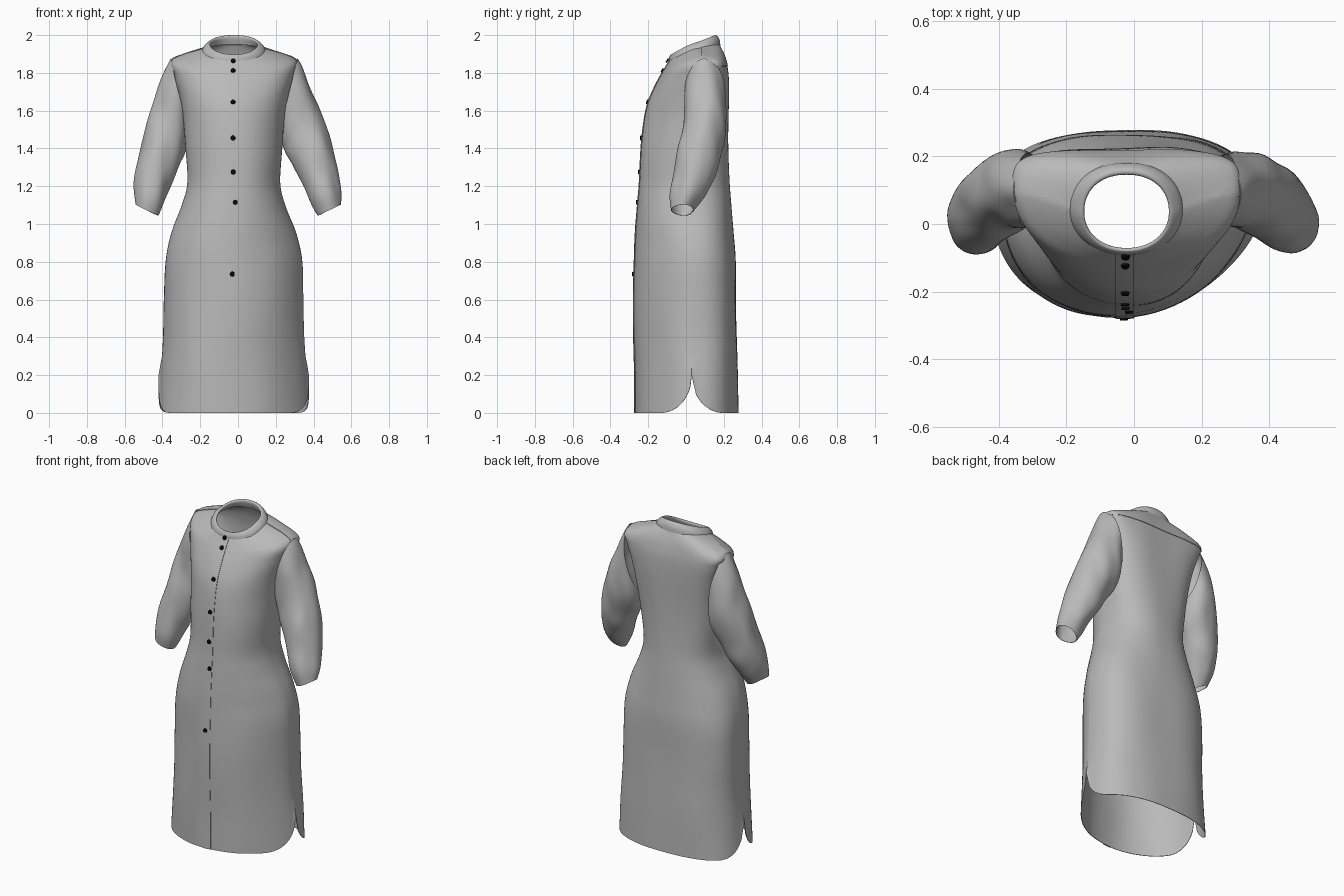
import bpy, bmesh, math
from mathutils import Vector, noise
from mathutils.bvhtree import BVHTree

if "Cube" in bpy.data.objects:
    bpy.data.objects.remove(bpy.data.objects["Cube"])

CX = -0.022   # the garment hangs slightly off centre


def material(name, rgb):
    m = bpy.data.materials.new(name)
    m.diffuse_color = (*rgb, 1)
    m.use_nodes = True
    m.node_tree.nodes["Principled BSDF"].inputs["Base Color"].default_value = m.diffuse_color
    return m


FABRIC = material("grey fabric", (0.49, 0.49, 0.49))
BUTTON = material("black button", (0.003, 0.003, 0.003))


def spline(rows, steps):
    """Catmull-Rom through rows of numbers."""
    out = []
    for i in range(len(rows) - 1):
        p = [rows[max(i - 1, 0)], rows[i], rows[i + 1], rows[min(i + 2, len(rows) - 1)]]
        for k in range(steps):
            t = k / steps
            out.append([0.5 * (2 * b + (c - a) * t + (2 * a - 5 * b + 4 * c - d) * t * t
                               + (3 * b - a - 3 * c + d) * t ** 3) for a, b, c, d in zip(*p)])
    return out + [list(rows[-1])]


def loft(rings):
    """Open tube of quads through rings of points."""
    bm = bmesh.new()
    vs = [[bm.verts.new(p) for p in r] for r in rings]
    n = len(vs[0])
    for a, b in zip(vs, vs[1:]):
        for j in range(n):
            k = (j + 1) % n
            bm.faces.new((a[j], a[k], b[k], b[j]))
    bm.normal_update()
    return bm


def crumple(bm, amount, scale):
    for v in bm.verts:
        v.co += v.normal * amount * noise.noise(Vector((v.co.x * scale, v.co.y * scale, v.co.z * scale * 0.45)))
    bm.normal_update()


def finish(bm, name, mat, thickness=0.0):
    me = bpy.data.meshes.new(name)
    bm.to_mesh(me)
    bm.free()
    ob = bpy.data.objects.new(name, me)
    bpy.context.collection.objects.link(ob)
    me.materials.append(mat)
    bpy.ops.object.select_all(action='DESELECT')
    ob.select_set(True)
    bpy.context.view_layer.objects.active = ob
    if thickness:
        s = ob.modifiers.new("cloth", 'SOLIDIFY')
        s.thickness, s.offset = thickness, -1
        bpy.ops.object.modifier_apply(modifier=s.name)
    bpy.ops.object.shade_smooth_by_angle(angle=math.radians(40))
    return ob


def ring(row, count, skew=0.0):
    """Oval with separate front, side and back positions, heights and squareness."""
    rx, yf, ys, yb, zf, zs, zb, nf, nb = row
    pts = []
    for i in range(count):
        a = 2 * math.pi * i / count
        c, s = math.cos(a), math.sin(a)
        if abs(s) < 1e-6:
            s = 0.0
        n = nb if s > 0 else nf - 0.25 * skew * max(0, c)
        y_end, z_end = (yb, zb) if s > 0 else (yf, zf)
        w = abs(s) ** (2 / n)
        x = rx * math.copysign(abs(c) ** (2 / n), c)
        tilt = 0.07 * skew * x * abs(s) if s < 0 else 0   # front hangs a little turned
        pts.append(Vector((CX + x, ys + (y_end - ys) * w + tilt, zs + (z_end - zs) * w ** 1.15)))
    return pts


# Body: half width, front y, side y, back y, front z, side z, back z, front and back squareness
BODY = [
    (.397, -.268, .03, .275, 0, 0, 0, 2.0, 2.7),
    (.385, -.272, .03, .272, .2, .2, .2, 2.0, 2.7),
    (.373, -.276, .03, .268, .4, .4, .4, 2.0, 2.7),
    (.370, -.276, .03, .265, .6, .6, .6, 2.0, 2.7),
    (.362, -.272, .02, .262, .8, .8, .8, 2.0, 2.7),
    (.330, -.266, .01, .250, .95, .95, .95, 2.0, 2.6),
    (.272, -.254, .00, .238, 1.1, 1.1, 1.1, 2.1, 2.6),
    (.245, -.245, .00, .230, 1.22, 1.22, 1.22, 2.1, 2.6),
    (.258, -.237, .02, .225, 1.4, 1.4, 1.4, 2.1, 2.7),
    (.270, -.222, .05, .225, 1.54, 1.55, 1.55, 2.1, 3.0),
    (.290, -.200, .07, .226, 1.64, 1.68, 1.69, 2.1, 3.6),
    (.318, -.162, .09, .222, 1.73, 1.79, 1.79, 2.1, 4.2),
    (.332, -.125, .10, .212, 1.80, 1.865, 1.85, 2.1, 4.4),
    (.265, -.105, .08, .198, 1.835, 1.900, 1.90, 2.1, 3.2),
    (.162, -.088, .045, .176, 1.865, 1.928, 1.95, 2.1, 2.2),
]


def body_mesh():
    rings = []
    for row in spline(BODY, 6):
        pts = ring(row, 144, max(0.0, min(1.0, (1.3 - row[5]) / 0.4)))
        for p in pts:
            if p.z < 0.3:   # curved shirt-tail hem with a slit at each side
                u = max(0.0, 1 - abs(p.y - row[2]) / 0.17)
                h = 0.195 * (1 - math.sqrt(1 - u * u))
                p.z = h + p.z * (0.3 - h) / 0.3
        rings.append(pts)
    bm = loft(rings)
    crumple(bm, 0.006, 5)
    return bm


def panel(name, planes, lift):
    """Cut a piece of the body between planes and lay it just above the cloth."""
    bm = body_mesh()
    for co, no in planes:
        bmesh.ops.bisect_plane(bm, geom=bm.verts[:] + bm.edges[:] + bm.faces[:],
                               plane_co=co, plane_no=no, clear_outer=True)
    bm.normal_update()
    for v in bm.verts:
        v.co += v.normal * lift
    finish(bm, name, FABRIC, 0.003)


body = body_mesh()
surface = BVHTree.FromBMesh(body)
finish(body, "dress_body", FABRIC, 0.003)

# Button placket and shoulder yoke
panel("button_placket", [((-.055, 0, 0), (-1, 0, 0)), ((0, 0, 0), (1, 0, 0)),
                         ((0, 0, 0), (0, 1, 0))], 0.004)
panel("shoulder_yoke", [((0, .08, 0), (0, -1, 0)), ((0, 0, 1.835), (0, 0, -1))], 0.003)

# Band collar: outside, rolled top edge, inside
COLLAR = [
    (.168, -.092, .045, .182, 1.862, 1.922, 1.945, 2.1, 2.2),
    (.158, -.090, .042, .178, 1.880, 1.940, 1.975, 2.1, 2.2),
    (.138, -.082, .038, .164, 1.896, 1.955, 1.997, 2.1, 2.2),
    (.128, -.074, .036, .150, 1.896, 1.955, 1.999, 2.1, 2.2),
    (.126, -.071, .036, .146, 1.886, 1.945, 1.985, 2.1, 2.2),
    (.140, -.076, .040, .158, 1.866, 1.925, 1.950, 2.1, 2.2),
]
finish(loft([ring(r, 72) for r in spline(COLLAR, 3)]), "band_collar", FABRIC)

# Sleeves: outer x, z, inner x, z, front y, back y
SLEEVE = [
    (.335, 1.874, .245, 1.50, -.005, .208),
    (.385, 1.765, .250, 1.44, -.010, .218),
    (.430, 1.650, .258, 1.40, -.018, .215),
    (.475, 1.530, .270, 1.36, -.035, .203),
    (.510, 1.400, .305, 1.29, -.055, .180),
    (.537, 1.270, .350, 1.20, -.075, .145),
    (.550, 1.170, .390, 1.12, -.085, .095),
    (.547, 1.103, .425, 1.045, -.080, .040),
]
for side, name in ((-1, "left_sleeve"), (1, "right_sleeve")):
    rings = []
    rows = spline(SLEEVE, 6)
    for i, (xo, zo, xi, zi, yf, yb) in enumerate(rows):
        shift = CX * (1 - i / (len(rows) - 1))
        pts = []
        for j in range(56):
            a = -side * 2 * math.pi * j / 56
            c, s = math.cos(a), math.sin(a)
            pts.append((side * ((xo + xi) / 2 + c * (xo - xi) / 2) + shift,
                        (yf + yb) / 2 + s * (yb - yf) / 2,
                        (zo + zi) / 2 + c * (zo - zi) / 2))
        rings.append(pts)
    bm = loft(rings)
    # make the cloth face outwards before adding folds
    mid = sum((Vector(p) for p in rings[20]), Vector()) / 56
    f = min(bm.faces, key=lambda q: (q.calc_center_median() - Vector(rings[20][0])).length)
    if f.normal.dot(f.calc_center_median() - mid) < 0:
        bmesh.ops.reverse_faces(bm, faces=bm.faces[:])
        bm.normal_update()
    crumple(bm, 0.012, 11)
    finish(bm, name, FABRIC, 0.003)

# Buttons down the placket
for i, (x, z) in enumerate([(-.025, 1.862), (-.026, 1.81), (-.026, 1.645), (-.026, 1.455),
                            (-.025, 1.275), (-.015, 1.115), (-.03, .735)]):
    hit, normal, _, _ = surface.ray_cast(Vector((x, -1, min(z, 1.855))), Vector((0, 1, 0)))
    if hit is None:
        continue
    if normal.y > 0:
        normal = -normal
    bm = bmesh.new()
    bmesh.ops.create_cone(bm, cap_ends=True, segments=20, radius1=.013, radius2=.011, depth=.008)
    bm.transform(normal.to_track_quat('Z', 'Y').to_matrix().to_4x4())
    bmesh.ops.translate(bm, verts=bm.verts[:], vec=hit + normal * 0.007 + Vector((0, 0, max(0, z - 1.855))))
    finish(bm, f"button_{i + 1}", BUTTON)
